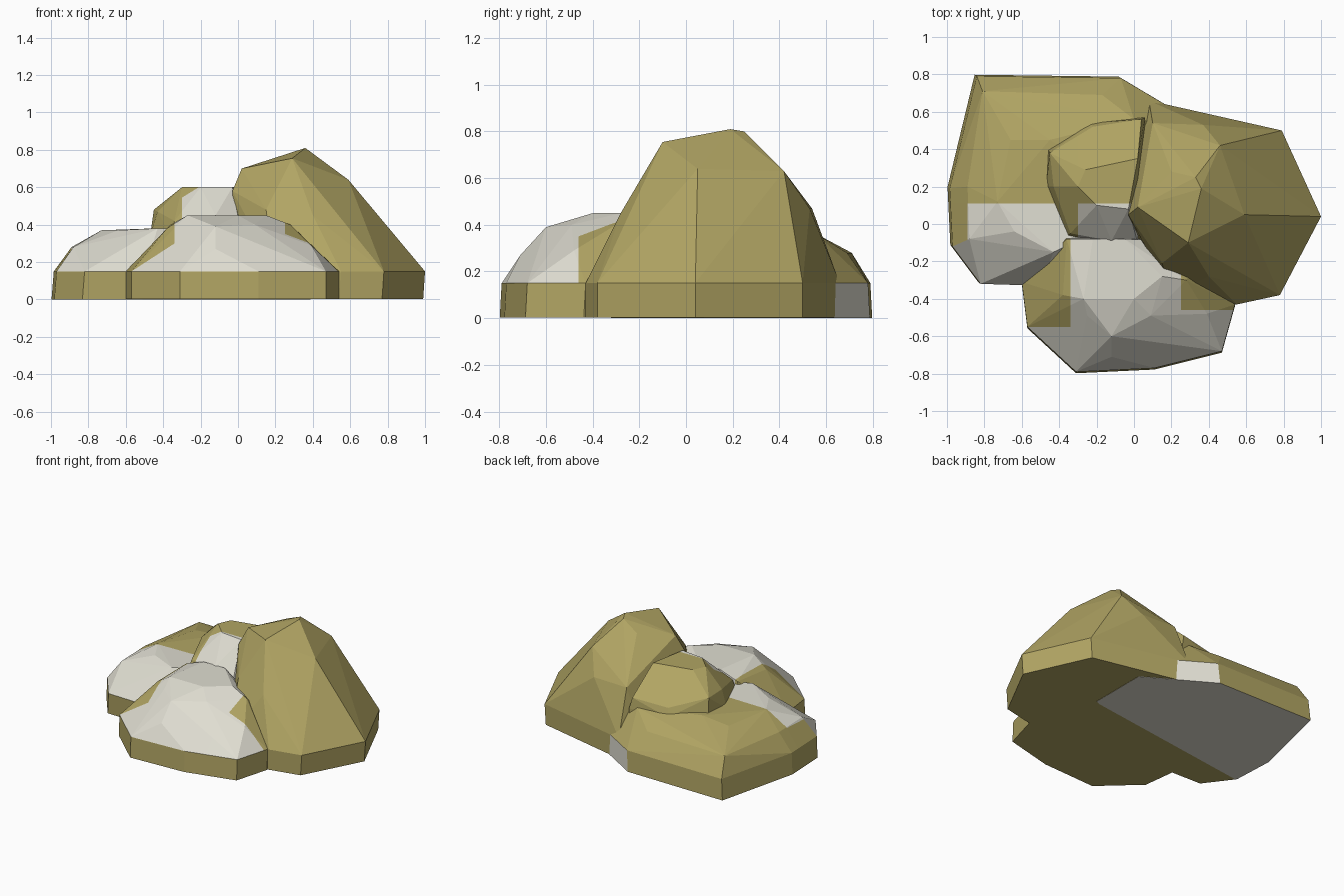
import bpy, bmesh
from mathutils import Vector

if "Cube" in bpy.data.objects:
    bpy.data.objects.remove(bpy.data.objects["Cube"])


def material(name, rgb):
    m = bpy.data.materials.new(name)
    m.diffuse_color = (*rgb, 1)
    m.use_nodes = True
    m.node_tree.nodes["Principled BSDF"].inputs["Base Color"].default_value = m.diffuse_color
    return m


OLIVE = material("olive stone", (0.44, 0.375, 0.126))
PALE = material("pale stone", (0.74, 0.725, 0.64))


def rock(name, outline, upper, is_pale, cuts=(), low=0.0, rim=0.15, shift=(0, 0)):
    """Faceted boulder: a footing band from low to rim, with a hull of upper points."""
    bm = bmesh.new()
    for x, y in outline:
        bm.verts.new((x, y, rim))
        bm.verts.new((x + shift[0], y + shift[1], low))
    for p in upper:
        bm.verts.new(p)
    r = bmesh.ops.convex_hull(bm, input=bm.verts[:])
    loose = [v for v in bm.verts if not v.link_faces]
    bmesh.ops.delete(bm, geom=loose, context='VERTS')
    bmesh.ops.dissolve_limit(bm, angle_limit=0.04, verts=bm.verts[:], edges=bm.edges[:])
    # clean colour borders
    for co, no in cuts:
        bmesh.ops.bisect_plane(bm, geom=bm.verts[:] + bm.edges[:] + bm.faces[:],
                               plane_co=co, plane_no=no, dist=1e-4)
    bmesh.ops.recalc_face_normals(bm, faces=bm.faces[:])
    for f in bm.faces:
        f.smooth = False
        f.material_index = int(is_pale(f.calc_center_median(), f.normal))
    me = bpy.data.meshes.new(name)
    bm.to_mesh(me)
    bm.free()
    me.materials.append(OLIVE)
    me.materials.append(PALE)
    ob = bpy.data.objects.new(name, me)
    bpy.context.collection.objects.link(ob)
    return ob


# Tall boulder on the right
rock("tall_boulder",
     [(.55, -.43), (.78, -.38), (1.0, .04), (.79, .50), (.15, .64), (.08, .66),
      (.0, .5), (-.03, 0), (.2, -.38)],
     [(.72, -.16, .36), (.79, .09, .37), (.59, .05, .64), (.29, -.10, .755),
      (.36, .19, .81), (.33, .25, .80), (.02, .09, .70), (-.03, .05, .58),
      (.20, .28, .74), (.46, .42, .63), (.37, .53, .47), (.10, .54, .47),
      (.15, -.21, .48), (.40, -.28, .45), (.09, .58, .34)],
     lambda c, n: False, low=.002, shift=(-.01, 0))

# Low boulder at the front
rock("front_boulder",
     [(-.31, -.79), (.11, -.77), (.47, -.68), (.54, -.43), (.4, -.1), (-.4, -.05),
      (-.60, -.31), (-.57, -.55)],
     [(-.27, -.40, .45), (-.10, -.40, .45), (.15, -.28, .45), (.0, -.40, .45),
      (-.25, -.49, .40), (-.12, -.60, .39), (.09, -.49, .40), (.28, -.30, .40),
      (.39, -.48, .29), (-.38, -.38, .38), (-.36, -.08, .40), (-.05, -.08, .45),
      (-.22, -.08, .45), (-.12, -.71, .27)],
     lambda c, n: c.z > .151 and (-.34 < c.x < .25 or c.y < (-.55 if c.x < 0 else -.46)),
     cuts=[((-.34, 0, 0), (1, 0, 0)), ((.25, 0, 0), (1, 0, 0)),
           ((0, -.55, 0), (0, 1, 0)), ((0, -.46, 0), (0, 1, 0))],
     low=.002, shift=(0, -.008))

# Wide low boulder at the back left, pale underneath
seam = Vector((-.19, 1.37, 0)).normalized()
corner = Vector((-.97, -.12, 0))


def wide_pale(c, n):
    if n.z < -.9:
        return (c - corner).dot(seam) > 0
    if c.z < .151:
        return n.x > .4 and n.y > .4
    return c.y < .11 and (c.x > -.89 or c.y < -.1)


rock("wide_boulder",
     [(-.985, .19), (-.97, -.12), (-.82, -.32), (-.5, -.33), (.40, .07), (.40, .5),
      (.15, .63), (-.07, .78), (-.84, .79)],
     [(-.89, .20, .28), (-.88, -.08, .28), (-.81, .71, .28), (-.17, .69, .28),
      (-.73, .12, .37), (-.64, -.04, .37), (-.43, -.15, .38), (-.45, .45, .38),
      (-.66, .45, .36), (.0, .56, .36), (.1, .1, .38), (-.55, -.22, .27)],
     wide_pale,
     cuts=[((0, .11, 0), (0, 1, 0)), ((-.89, 0, 0), (1, 0, 0)), (corner, seam)],
     shift=(-.012, .008))

# Small boulder nestled in the middle
rock("middle_boulder",
     [(-.46, .40), (-.47, .20), (-.36, -.07), (.02, -.10), (.06, .57), (-.23, .54)],
     [(-.45, .38, .48), (-.43, .20, .47), (-.36, .26, .53), (-.30, .20, .60),
      (-.20, .10, .60), (-.03, .08, .60), (.02, .35, .60), (-.26, .29, .60),
      (-.22, .52, .40), (.04, .56, .42), (-.34, -.05, .42), (-.12, -.09, .45)],
     lambda c, n: c.y < .11 and c.x > -.30,
     cuts=[((0, .11, 0), (0, 1, 0)), ((-.30, 0, 0), (1, 0, 0))],
     low=.1, rim=.34)
